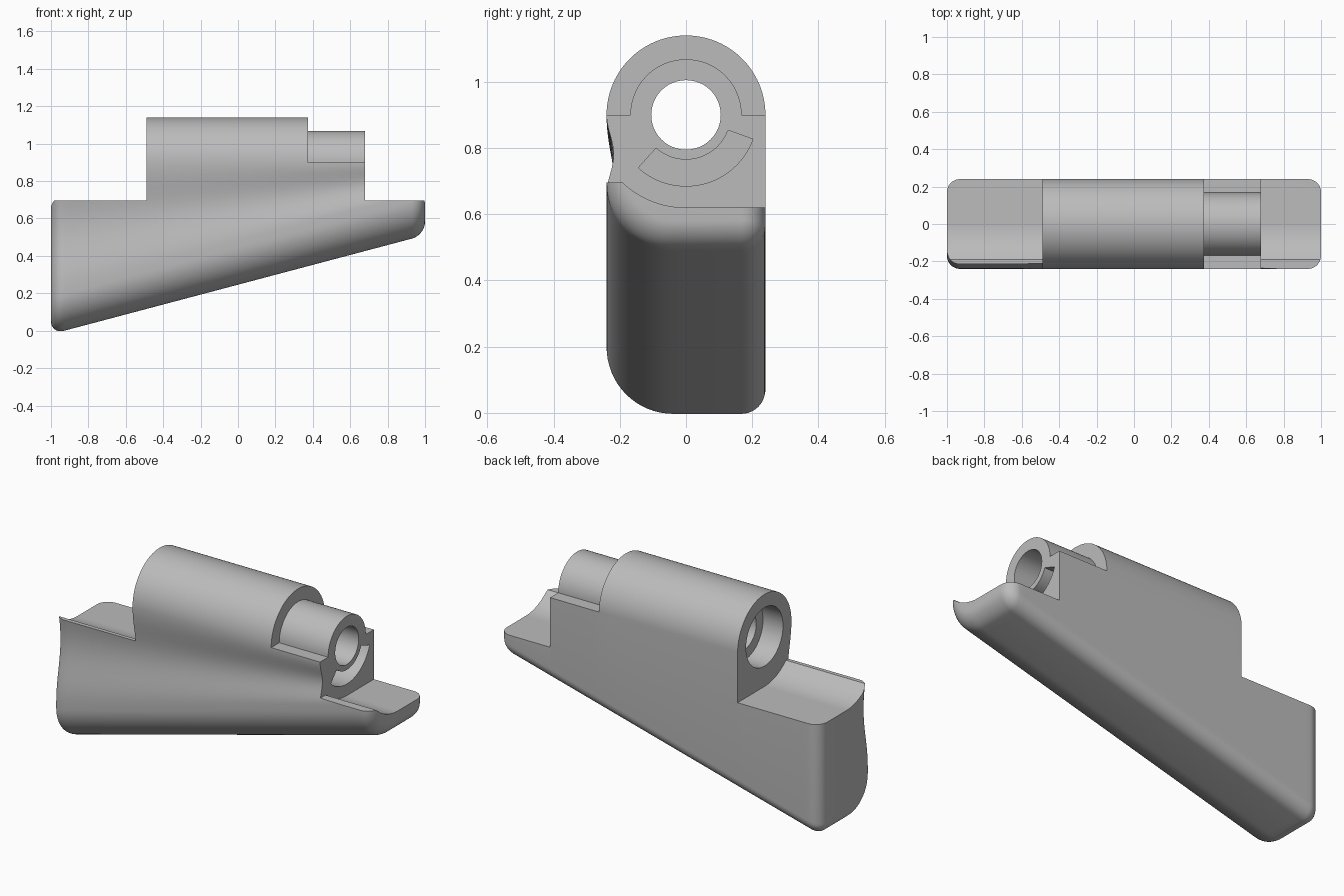
import bpy, bmesh
from math import cos, sin, pi, radians, sqrt

cube = bpy.data.objects.get("Cube")
if cube:
    bpy.data.objects.remove(cube, do_unlink=True)

AXIS_Z = 0.90      # barrel axis height
HALF = 0.24        # half thickness
END_R = 0.07       # rounding at both ends

grey = bpy.data.materials.new("plain grey")
grey.use_nodes = True
colour = (0.5, 0.5, 0.5, 1)
grey.diffuse_color = colour
grey.node_tree.nodes["Principled BSDF"].inputs["Base Color"].default_value = colour


def arc(cy, cz, r, a0, a1, n):
    """Points on an arc in the y-z plane, angles in degrees."""
    steps = [radians(a0 + (a1 - a0) * i / n) for i in range(n + 1)]
    return [(cy + r * cos(a), cz + r * sin(a)) for a in steps]


def loft(name, sections):
    """Skin equal-length y-z loops placed at given x positions."""
    bm = bmesh.new()
    rings = [[bm.verts.new((x, y, z)) for y, z in pts] for x, pts in sections]
    n = len(rings[0])
    for a, b in zip(rings, rings[1:]):
        for i in range(n):
            j = (i + 1) % n
            bm.faces.new((a[i], a[j], b[j], b[i]))
    bm.faces.new(rings[0])
    bm.faces.new(rings[-1])
    bmesh.ops.recalc_face_normals(bm, faces=bm.faces)
    mesh = bpy.data.meshes.new(name)
    bm.to_mesh(mesh)
    bm.free()
    obj = bpy.data.objects.new(name, mesh)
    bpy.context.collection.objects.link(obj)
    mesh.materials.append(grey)
    return obj


def prism(name, pts, x0, x1):
    return loft(name, [(x0, pts), (x1, pts)])


def body_section(x):
    """Rounded sloping keel, waisted front, flat back and round barrel top."""
    over = max(0, abs(x) - (1 - END_R))
    e = END_R - sqrt(max(0, END_R ** 2 - over ** 2))
    low = 0.246 + 0.265 * x
    pts = arc(0, AXIS_Z, HALF - e, 0, 180, 48)
    bulge = low + 0.235
    depth = 0.028 - 0.01 * x
    for i in range(1, 25):
        t = i / 24
        dent = depth * (1 - cos(2 * pi * t)) / 2
        pts.append((-HALF + e + dent, AXIS_Z + (bulge - AXIS_Z) * t))
    pts += arc(-HALF + 0.2, low + 0.2, 0.2 - e, 180, 270, 16)
    pts += arc(HALF - 0.072, low + 0.072, 0.072 - e, 270, 360, 10)
    return pts


# Main body, with closely spaced sections in the rounded ends
ends = [1 - END_R + END_R * sin(pi / 2 * i / 10) for i in range(11)]
middle = [-0.9 + 1.8 * i / 24 for i in range(25)]
xs = [-x for x in reversed(ends)] + middle + ends
body = loft("hinge_body", [(x, body_section(x)) for x in xs])

# Cutters: end saddles, stepped barrel, bores and curved slot
r_saddle = 0.28
saddle = [(-0.4, 0.695)] + arc(0, AXIS_Z, r_saddle, 227, 270, 16)
saddle += [(0.4, 0.62), (0.4, 1.4), (-0.4, 1.4)]
step = [(-0.4, AXIS_Z)] + arc(0, AXIS_Z, 0.168, 180, 0, 48)
step += [(0.4, AXIS_Z), (0.4, 1.4), (-0.4, 1.4)]
slot = arc(0, AXIS_Z, 0.135, 228, 340, 28) + arc(0, AXIS_Z, 0.215, 340, 228, 28)
bore = arc(0, AXIS_Z, 0.105, 0, 352.5, 47)
counterbore = arc(0, AXIS_Z, 0.165, 0, 352.5, 47)

cutters = [
    prism("left_saddle_cutter", saddle, 0.68, 1.2),
    prism("right_saddle_cutter", saddle, -1.2, -0.49),
    prism("barrel_step_cutter", step, 0.375, 0.75),
    prism("bore_cutter", bore, -1.3, 1.3),
    prism("counterbore_cutter", counterbore, -0.7, -0.365),
    prism("slot_cutter", slot, 0.38, 0.8),
]

bpy.context.view_layer.objects.active = body
for cutter in cutters:
    cutter.hide_render = True
    mod = body.modifiers.new(cutter.name, "BOOLEAN")
    mod.operation = "DIFFERENCE"
    mod.solver = "EXACT"
    mod.object = cutter
    bpy.ops.object.modifier_apply(modifier=mod.name)
    bpy.data.objects.remove(cutter, do_unlink=True)

# Smooth curved faces, crisp cut edges
for obj in bpy.context.selected_objects:
    obj.select_set(False)
body.select_set(True)
bpy.ops.object.shade_smooth_by_angle(angle=radians(30))
